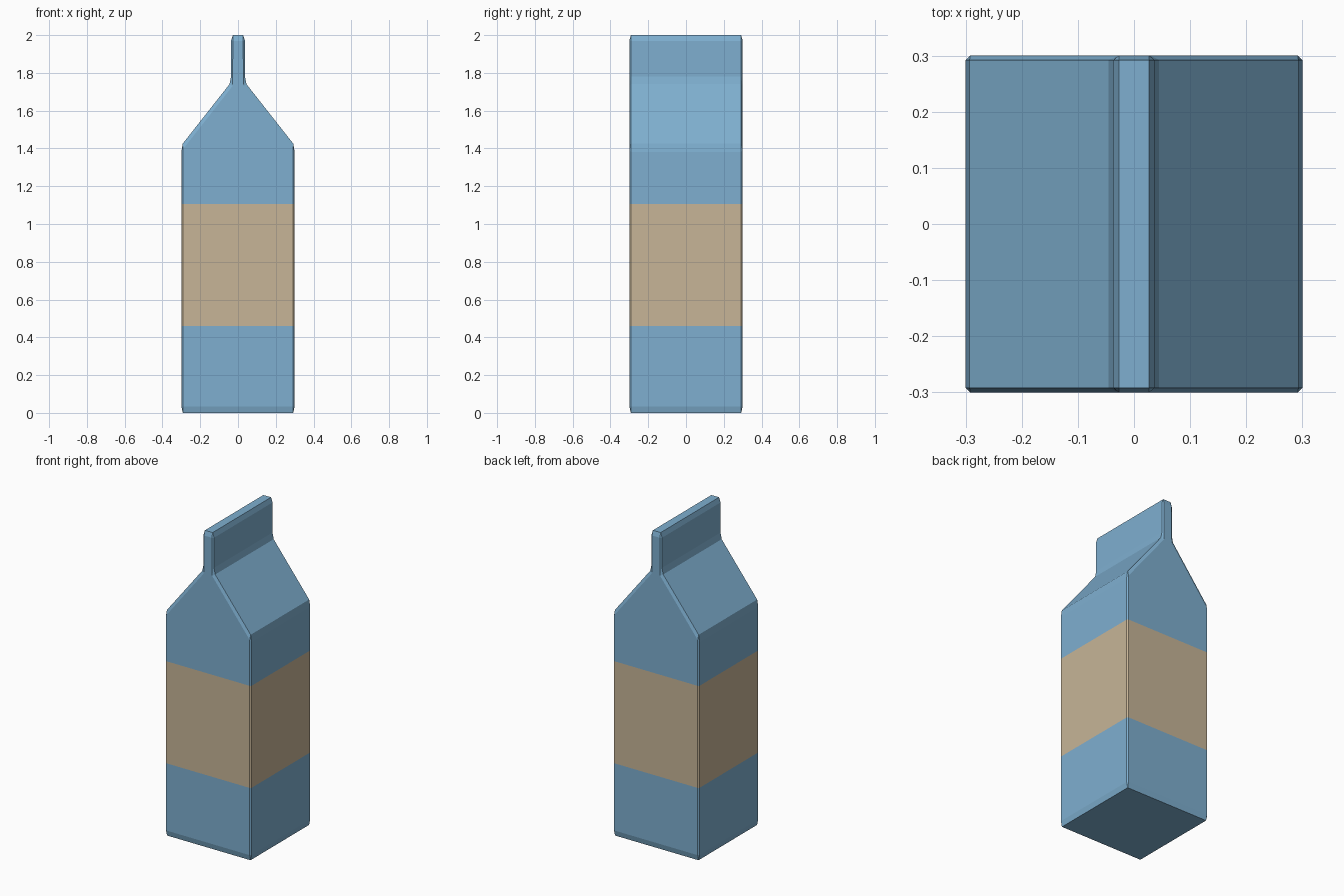
import bpy, bmesh

if "Cube" in bpy.data.objects:
    bpy.data.objects.remove(bpy.data.objects["Cube"])


def material(name, color):
    m = bpy.data.materials.new(name)
    m.diffuse_color = (*color, 1)
    m.use_nodes = True
    m.node_tree.nodes["Principled BSDF"].inputs["Base Color"].default_value = m.diffuse_color
    return m


def mirrored(half):
    return half + [(-x, z) for x, z in reversed(half)]


# Right half of the gable-top silhouette, with two points per chamfered corner
outer_half = [(0.292, 0), (0.30, 0.035), (0.30, 1.38), (0.293, 1.425),
              (0.045, 1.74), (0.037, 1.78), (0.037, 1.97), (0.027, 2.0)]
# Inset outline of the flat front and back faces, one point per corner
cap_half = [(0.292, 0.035), (0.292, 1.395), (0.029, 1.73), (0.027, 1.97)]

outer, cap = mirrored(outer_half), mirrored(cap_half)
bm = bmesh.new()


def ring(points, y):
    return [bm.verts.new((x, y, z)) for x, z in points]


# Front and back caps with chamfered borders
sides = []
for s in (-1, 1):
    o, c = ring(outer, s * 0.292), ring(cap, s * 0.30)
    bm.faces.new(c)
    n = len(o)
    for i in range(n):
        j = (i + 1) % n
        a, b = c[i // 2], c[j // 2]
        bm.faces.new([o[i], o[j], b] if a is b else [o[i], o[j], b, a])
    sides.append(o)

# Walls, roof slopes, sealed fin and base
front, back = sides
for i in range(len(front)):
    j = (i + 1) % len(front)
    bm.faces.new([front[i], front[j], back[j], back[i]])

# Coloured band around the body
low, high = 0.46, 1.105
for z in (low, high):
    bmesh.ops.bisect_plane(bm, geom=bm.verts[:] + bm.edges[:] + bm.faces[:],
                           plane_co=(0, 0, z), plane_no=(0, 0, 1))
for f in bm.faces:
    zs = [v.co.z for v in f.verts]
    f.material_index = int(min(zs) > low - 0.001 and max(zs) < high + 0.001)
bmesh.ops.recalc_face_normals(bm, faces=bm.faces)

mesh = bpy.data.meshes.new("carton")
bm.to_mesh(mesh)
bm.free()
mesh.materials.append(material("carton_blue", (0.21, 0.43, 0.63)))
mesh.materials.append(material("band_beige", (0.57, 0.46, 0.31)))
bpy.context.collection.objects.link(bpy.data.objects.new("carton", mesh))
